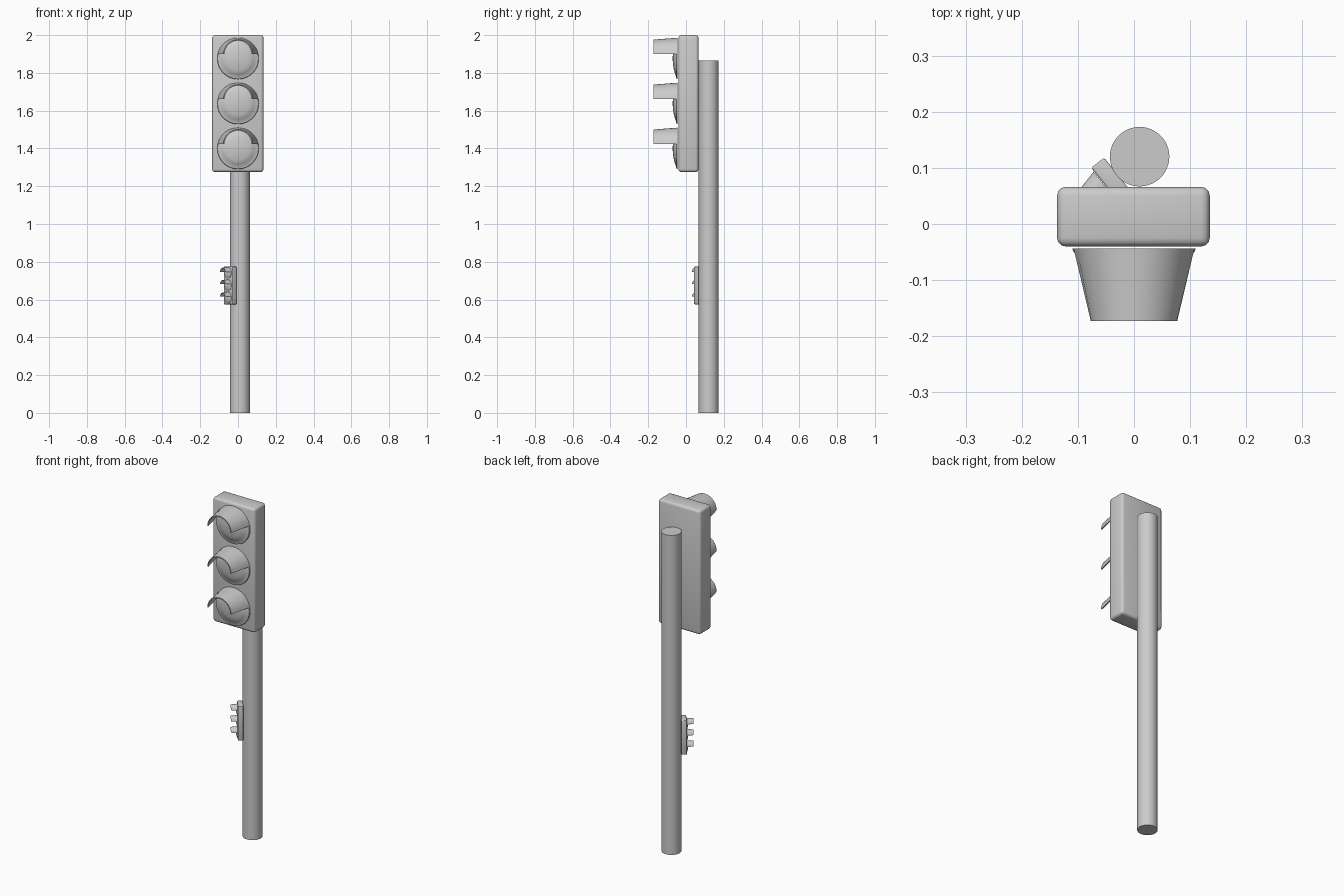
import bpy, bmesh
from math import sin, cos, pi, asin, radians
from mathutils import Matrix, Vector

if "Cube" in bpy.data.objects:
    bpy.data.objects.remove(bpy.data.objects["Cube"])


def make_object(name, bm, matrix, angle=35):
    bmesh.ops.recalc_face_normals(bm, faces=bm.faces)
    bm.transform(matrix)
    mesh = bpy.data.meshes.new(name)
    bm.to_mesh(mesh)
    bm.free()
    obj = bpy.data.objects.new(name, mesh)
    bpy.context.collection.objects.link(obj)
    bpy.ops.object.select_all(action='DESELECT')
    obj.select_set(True)
    bpy.context.view_layer.objects.active = obj
    bpy.ops.object.shade_smooth_by_angle(angle=radians(angle))
    return obj


def housing(name, matrix):
    bm = bmesh.new()
    bmesh.ops.create_cube(bm, size=1, matrix=Matrix.Translation((-0.001, 0.013, 1.6375))
                          @ Matrix.Diagonal((0.272, 0.106, 0.725, 1)))
    bmesh.ops.bevel(bm, geom=bm.edges[:], offset=0.015, segments=3, profile=0.5, affect='EDGES')
    make_object(name, bm, matrix, 60)


def lens(name, z, matrix):
    # flat rim, small step and shallow dome, closed at the back
    profile = [(0.11, 0), (0.108, 0.006), (0.087, 0.011), (0.084, 0.014),
               (0.06, 0.02), (0.03, 0.025)]
    n = 32
    bm = bmesh.new()
    rings = [[bm.verts.new((r * cos(2 * pi * i / n), -0.044 - d, z + r * sin(2 * pi * i / n)))
              for i in range(n)] for r, d in profile]
    for a, b in zip(rings, rings[1:]):
        for i in range(n):
            j = (i + 1) % n
            bm.faces.new((a[i], a[j], b[j], b[i]))
    tip = bm.verts.new((0, -0.071, z))
    for i in range(n):
        bm.faces.new((rings[-1][i], rings[-1][(i + 1) % n], tip))
    bm.faces.new(rings[0])
    make_object(name, bm, matrix)


def visor(name, z, matrix):
    # tapered arch with a level lower edge
    n, drop, thick = 16, 0.023, 0.006

    def arch(r, y, centre, base):
        start = asin(base / r)
        return [bm.verts.new((r * cos(t), y, z + centre + r * sin(t)))
                for t in [start + (pi - 2 * start) * i / n for i in range(n + 1)]]

    bm = bmesh.new()
    loops = [arch(0.11, -0.044, 0, drop), arch(0.077, -0.173, drop, 0),
             arch(0.077 - thick, -0.173, drop, 0), arch(0.11 - thick, -0.044, 0, drop)]
    for k in range(4):
        a, b = loops[k], loops[(k + 1) % 4]
        for i in range(n):
            bm.faces.new((a[i], a[i + 1], b[i + 1], b[i]))
    for end in (0, -1):
        bm.faces.new([loop[end] for loop in loops])
    make_object(name, bm, matrix, 30)


def signal(prefix, matrix):
    housing(prefix + "housing", matrix)
    for label, z in (("top", 1.876), ("middle", 1.638), ("bottom", 1.4)):
        lens(f"{prefix}{label}_lens", z, matrix)
        visor(f"{prefix}{label}_visor", z, matrix)


# pole
bm = bmesh.new()
bmesh.ops.create_cone(bm, cap_ends=True, segments=48, radius1=0.053, radius2=0.053, depth=1.865)
make_object("pole", bm, Matrix.Translation((0.01, 0.12, 1.865 / 2)))

# main signal head
signal("", Matrix.Identity(4))

# small repeater signal, turned to face sideways on the pole
back = Vector((-0.001, 0.066, 1.6375))
signal("repeater_", Matrix.Translation((-0.030, 0.089, 0.675))
       @ Matrix.Rotation(radians(-51.5), 4, 'Z')
       @ Matrix.Scale(0.276, 4) @ Matrix.Translation(-back))
